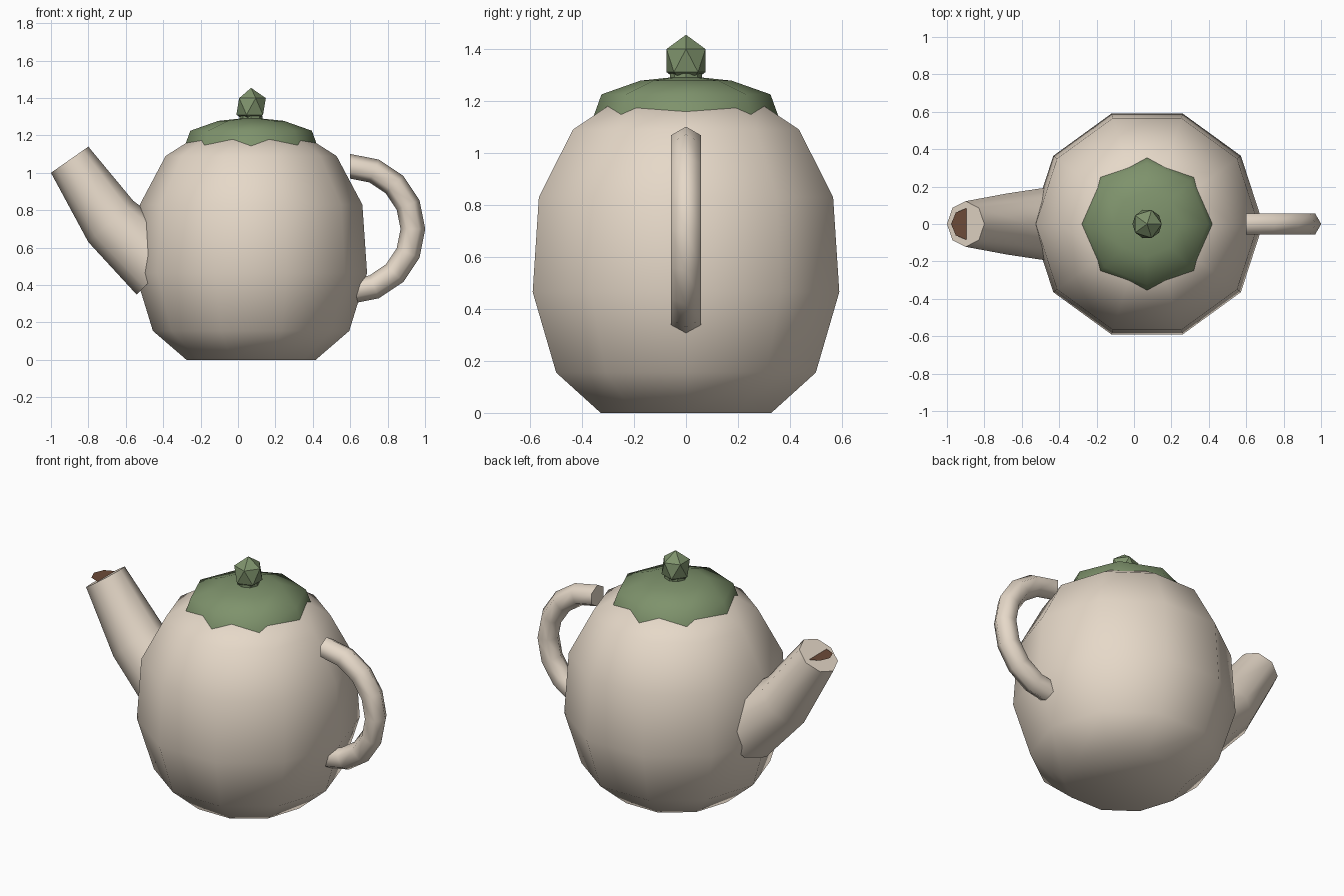
import bpy, bmesh, math
from mathutils import Vector

if "Cube" in bpy.data.objects:
    bpy.data.objects.remove(bpy.data.objects["Cube"])

CX = 0.07  # axis of the pot body


def material(name, rgb):
    m = bpy.data.materials.new(name)
    m.diffuse_color = (*rgb, 1)
    m.use_nodes = True
    m.node_tree.nodes["Principled BSDF"].inputs["Base Color"].default_value = m.diffuse_color
    return m


cream = material("cream_glaze", (0.79, 0.69, 0.58))
green = material("green_glaze", (0.21, 0.29, 0.15))
brown = material("tea_brown", (0.15, 0.07, 0.04))


def finish(name, bm, mat, smooth=None):
    bmesh.ops.recalc_face_normals(bm, faces=bm.faces)
    me = bpy.data.meshes.new(name)
    bm.to_mesh(me)
    bm.free()
    ob = bpy.data.objects.new(name, me)
    bpy.context.collection.objects.link(ob)
    me.materials.append(mat)
    if smooth:
        bpy.ops.object.select_all(action='DESELECT')
        bpy.context.view_layer.objects.active = ob
        ob.select_set(True)
        bpy.ops.object.shade_smooth_by_angle(angle=math.radians(smooth))
    return ob


def ring(center, u, ru, rv, n):
    """n points around center, in the plane of u and the y axis."""
    c, u, v = Vector(center), Vector(u).normalized(), Vector((0, 1, 0))
    return [c + u * ru * math.cos(2 * math.pi * i / n) + v * rv * math.sin(2 * math.pi * i / n)
            for i in range(n)]


def loft(name, rings, mat, smooth=None):
    """Bridge rings of equal count and cap both ends."""
    bm = bmesh.new()
    rows = [[bm.verts.new(p) for p in r] for r in rings]
    n = len(rows[0])
    for a, b in zip(rows, rows[1:]):
        for i in range(n):
            j = (i + 1) % n
            bm.faces.new((a[i], a[j], b[j], b[i]))
    bm.faces.new(rows[0])
    bm.faces.new(rows[-1])
    return finish(name, bm, mat, smooth)


def turned(name, profile, n, mat, smooth=None):
    return loft(name, [ring((CX, 0, z), (1, 0, 0), r, r, n) for r, z in profile], mat, smooth)


# Ten-sided pot body
turned("body", [(0.345, 0), (0.525, 0.155), (0.62, 0.465), (0.595, 0.83),
                (0.457, 1.09), (0.30, 1.19)], 10, cream, 50)

# Eight-sided lid, its corners overhanging the shoulder
turned("lid", [(0.355, 1.142), (0.325, 1.225), (0.175, 1.278), (0.06, 1.29)], 8, green, 60)

# Knob with short neck
turned("knob_neck", [(0.062, 1.27), (0.062, 1.305)], 8, green)
bm = bmesh.new()
bmesh.ops.create_icosphere(bm, subdivisions=1, radius=0.088)
bmesh.ops.scale(bm, vec=(1, 1, 1.13), verts=bm.verts)
bmesh.ops.translate(bm, vec=(CX, 0, 1.355), verts=bm.verts)
finish("knob", bm, green)

# Bent, tapering spout
loft("spout", [ring((-0.40, 0, 0.49), (1, 0, 1), 0.20, 0.205, 8),
               ring((-0.68, 0, 0.74), (0.24, 0, 0.22), 0.163, 0.163, 8),
               ring((-0.90, 0, 1.07), (0.2, 0, 0.14), 0.122, 0.122, 8)], cream, 50)

# Level tea surface in the spout mouth
bm = bmesh.new()
bm.faces.new([bm.verts.new(p) for p in ring((-0.892, 0, 1.074), (1, 0, 0), 0.086, 0.086, 8)])
finish("spout_tea", bm, brown)

# Half-circle handle with hexagonal section
arc = []
for i in range(9):
    a = math.radians(90 - 22.5 * i)
    out = Vector((math.cos(a), 0, math.sin(a)))
    arc.append(ring(Vector((0.60, 0, 0.70)) + out * 0.335, out, 0.066, 0.066, 6))
loft("handle", arc, cream, 65)
